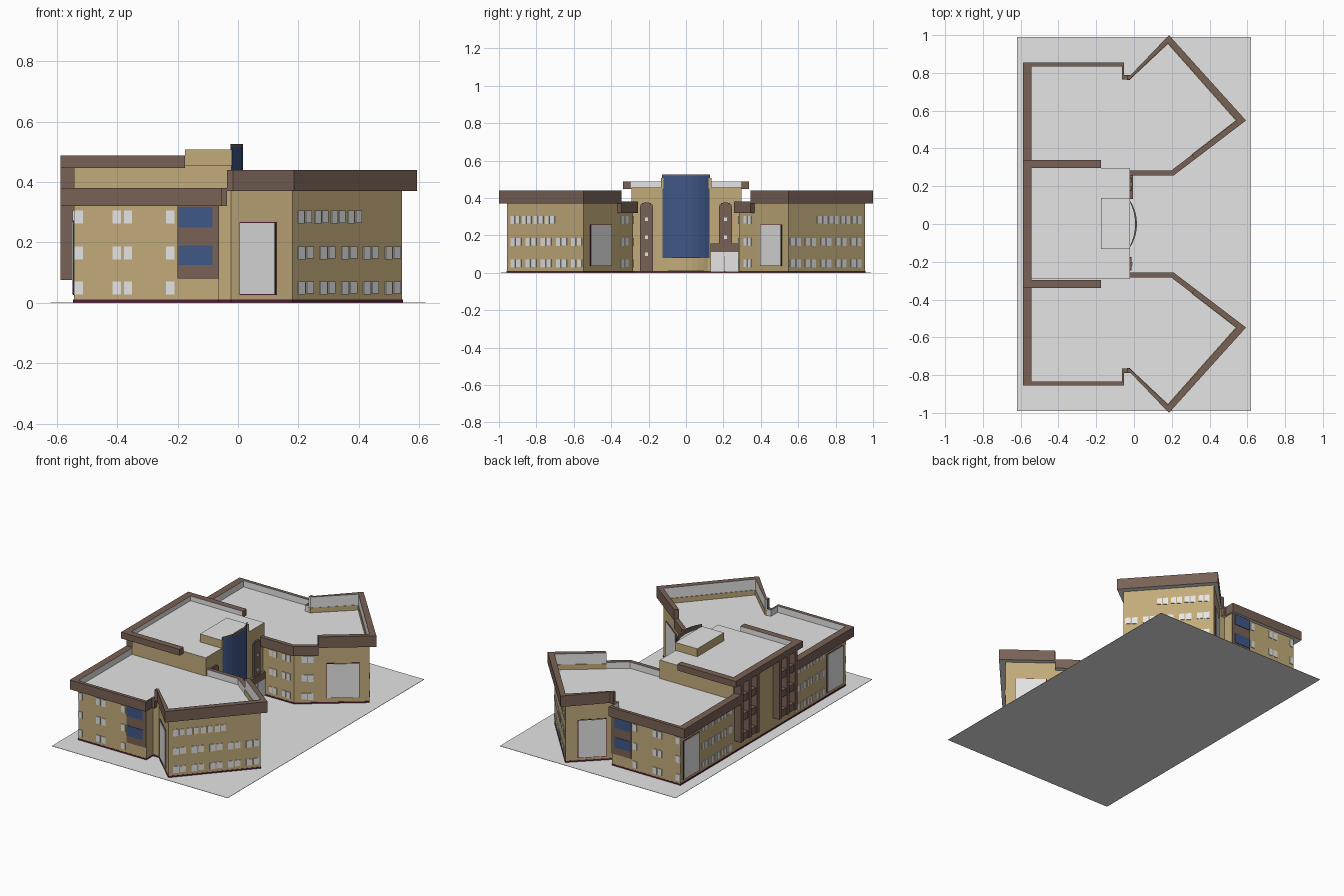
import bpy, bmesh, math
from mathutils import Vector

if "Cube" in bpy.data.objects:
    bpy.data.objects.remove(bpy.data.objects["Cube"])


def material(name, rgb):
    m = bpy.data.materials.new(name)
    m.diffuse_color = (*rgb, 1)
    m.use_nodes = True
    m.node_tree.nodes["Principled BSDF"].inputs["Base Color"].default_value = m.diffuse_color
    return m


TAN, BROWN, GREY, BLUE, MAROON = range(5)
MATS = [material("tan_wall", (0.54, 0.41, 0.195)),
        material("brown_trim", (0.19, 0.122, 0.092)),
        material("light_grey", (0.78, 0.78, 0.78)),
        material("blue_glass", (0.05, 0.095, 0.24)),
        material("maroon_base", (0.09, 0.012, 0.04))]


def build(name, prisms, mirror=False):
    """prisms: (outline, z0, z1, side materials, top material, bottom material)"""
    bm = bmesh.new()
    for pts, z0, z1, side, top, bottom in prisms:
        n = len(pts)
        lo = [bm.verts.new((p[0], p[1], z0)) for p in pts]
        hi = [bm.verts.new((p[0], p[1], z1)) for p in pts]
        bm.faces.new(lo[::-1]).material_index = bottom
        bm.faces.new(hi).material_index = top
        for i in range(n):
            j = (i + 1) % n
            f = bm.faces.new((lo[i], lo[j], hi[j], hi[i]))
            f.material_index = side[i] if isinstance(side, list) else side
    bmesh.ops.recalc_face_normals(bm, faces=bm.faces[:])
    me = bpy.data.meshes.new(name)
    bm.to_mesh(me)
    bm.free()
    for m in MATS:
        me.materials.append(m)
    ob = bpy.data.objects.new(name, me)
    bpy.context.collection.objects.link(ob)
    if mirror:
        mod = ob.modifiers.new("mirror", 'MIRROR')
        mod.use_axis = (False, True, False)
        mod.use_mirror_merge = False
    return ob


def box(x0, x1, y0, y1, z0, z1, side, top=None, bottom=None):
    pts = [(x0, y0), (x1, y0), (x1, y1), (x0, y1)]
    return (pts, z0, z1, side, side if top is None else top,
            (side if not isinstance(side, list) else BROWN) if bottom is None else bottom)


def plate(a, b, t0, t1, z0, z1, mat, out=0.004):
    """thin panel on the wall a-b, between fractions t0 and t1"""
    a, b = Vector(a), Vector(b)
    d = b - a
    n = Vector((-d.y, d.x)).normalized()
    p, q = a + d * t0, a + d * t1
    return ([p - n * 0.003, q - n * 0.003, q + n * out, p + n * out], z0, z1, mat, mat, mat)


# Ground slab
build("ground_slab", [box(-0.62, 0.62, -0.99, 0.99, 0, 0.002, GREY, GREY)])

# Wing outline: (wall point, outer parapet point)
P = [((-0.543, 0.833), (-0.588, 0.855)), ((-0.063, 0.833), (-0.053, 0.855)),
     ((-0.063, 0.765), (-0.053, 0.79)), ((-0.037, 0.765), (-0.037, 0.79)),
     ((-0.023, 0.765), (-0.016, 0.79)), ((0.18, 0.957), (0.185, 1.0)),
     ((0.543, 0.548), (0.593, 0.548)), ((0.305, 0.365), (0.326, 0.345)),
     ((0.197, 0.283), (0.21, 0.257)), ((-0.022, 0.283), (-0.022, 0.257)),
     ((-0.543, 0.283), (-0.588, 0.283))]
W = [p[0] for p in P]
build("wing_walls", [(W, 0.01, 0.34, TAN, GREY, GREY)], True)
build("wing_plinth", [([Vector(p[0]).lerp(Vector(p[1]), 0.05) for p in P],
                       0.001, 0.011, MAROON, MAROON, MAROON)], True)

# Parapets, low at the back and beside the entrance, high at the prow
rim, upstand = [], []
for i, j, high in [(10, 0, 0), (0, 1, 0), (1, 2, 0), (2, 3, 0), (3, 4, 1), (4, 5, 1),
                   (5, 6, 1), (6, 7, 1), (7, 8, 0), (8, 9, 0)]:
    (ai, ao), (bi, bo) = P[i], P[j]
    z0, z1 = (0.37, 0.44) if high else (0.32, 0.38)
    rim.append(([ai, bi, bo, ao], z0, z1, [GREY, BROWN, BROWN, BROWN], BROWN, GREY))
    if high:
        a2 = Vector(ai).lerp(Vector(ao), -0.1)
        b2 = Vector(bi).lerp(Vector(bo), -0.1)
        upstand.append(([a2, b2, bi, ai], 0.33, 0.372, TAN, TAN, TAN))
build("wing_parapet", rim, True)
build("parapet_upstand", upstand, True)

# Windows in three rows
ROWS = [(0.028, 0.07), (0.143, 0.187), (0.262, 0.305)]
win = []


def pair(a, b, t0, t1, z0, z1):
    m, g = (t0 + t1) / 2, (t1 - t0) * 0.05
    win.append(plate(a, b, t0, m - g, z0, z1, GREY))
    win.append(plate(a, b, m + g, t1, z0 + 0.003, z1, GREY))


for r, (z0, z1) in enumerate(ROWS):
    # prow long wall
    for k in range(4 if r == 2 else 5):
        x = 0.198 + k * (0.055 if r == 2 else 0.072)
        w = 0.044 if r == 2 else 0.05
        pair(W[5], W[6], (x - 0.18) / 0.363, (x + w - 0.18) / 0.363, z0, z1)
    # inner prow wall and entrance court wall
    pair(W[6], W[8], 0.74, 0.9, z0, z1)
    for t in (0.12, 0.55):
        pair(W[8], W[9], t, t + 0.25, z0, z1)
    # outer side wall
    for x0, x1 in [(-0.543, -0.513), (-0.415, -0.387), (-0.377, -0.35), (-0.238, -0.21)]:
        win.append(plate(W[0], W[1], (x0 + 0.543) / 0.48, (x1 + 0.543) / 0.48, z0, z1, GREY))
    # rear wall
    for k in range(5):
        t = 0.06 + k * 0.115
        pair(W[10], W[0], t, t + 0.08, z0, z1)
build("wing_windows", win, True)

# Tall panels with thin maroon frames
panels = []
for a, b, t0, t1, z0, z1, e in [(W[4], W[5], 0.16, 0.73, 0.03, 0.265, 0.015),
                                (W[6], W[8], 0.14, 0.56, 0.04, 0.255, 0.01),
                                (W[10], W[0], 0.66, 0.94, 0.03, 0.27, 0.008)]:
    panels.append(plate(a, b, t0 - e, t1 + e, z0 - 0.004, z1 + 0.003, MAROON, 0.003))
    panels.append(plate(a, b, t0, t1, z0, z1, GREY, 0.006))
build("tall_panels", panels, True)

# Brown side bay with blue glass
bay = [plate(W[0], W[1], 0.715, 1.0, 0.08, 0.33, BROWN, 0.006)]
for z0, z1 in [(0.125, 0.19), (0.25, 0.317)]:
    bay.append(plate(W[0], W[1], 0.72, 0.955, z0, z1, BLUE, 0.009))
build("side_bay", bay, True)

# Central block, its parapet and the penthouse
build("central_block", [box(-0.543, -0.022, -0.292, 0.297, 0.01, 0.457, TAN, GREY)])
build("central_plinth", [box(-0.545, -0.02, -0.292, 0.292, 0.001, 0.011, MAROON)])
build("central_parapet_sides", [box(-0.588, -0.175, 0.297, 0.338, 0.447, 0.487,
                                    [GREY, BROWN, BROWN, BROWN], BROWN, GREY)], True)
build("central_parapet_back", [box(-0.588, -0.543, -0.3, 0.3, 0.447, 0.487,
                                   [BROWN, GREY, BROWN, BROWN], BROWN, GREY)])
build("penthouse", [box(-0.175, -0.02, -0.133, 0.137, 0.45, 0.508, TAN, GREY)])

# Rear brown frames with windows
frames = []
for y in (0.1, 0.18, 0.26):
    frames.append(box(-0.588, -0.54, y, y + 0.025, 0.075, 0.45, BROWN))
for z in (0.075, 0.2, 0.32):
    frames.append(box(-0.58, -0.54, 0.1, 0.285, z, z + 0.045, BROWN))
for z in (0.13, 0.255, 0.375):
    for y in (0.13, 0.21):
        frames.append(box(-0.547, -0.54, y, y + 0.045, z, z + 0.05, GREY))
build("rear_frames", frames, True)


# Curved glass front
def arc(depth, half, n=8):
    return [(-0.024 + depth * math.cos(a), half * math.sin(a))
            for a in [math.pi * (k / n - 0.5) for k in range(n + 1)]]


def bow(depth, half, n=8):
    r = (half * half + depth * depth) / (2 * depth)
    m = math.asin(half / r)
    return [(-0.024 + depth - r + r * math.cos(m * (2 * k / n - 1)),
             r * math.sin(m * (2 * k / n - 1))) for k in range(n + 1)]


outer, inner = bow(0.04, 0.128), bow(0.03, 0.122)
build("bow_base", [(inner, 0.01, 0.5, TAN, GREY, TAN)])
ring = outer + inner[::-1]
sides = [BLUE] * 8 + [BROWN] * 10
build("glass_screen", [(ring, 0.08, 0.517, sides, BROWN, BROWN)])
build("screen_cap", [(ring, 0.517, 0.525, BROWN, BROWN, BROWN)])

# Arched stair strips with small windows
strip = []
n = 8
yz = [(0.176, 0.01), (0.246, 0.01)] + [(0.211 + 0.035 * math.cos(math.pi * k / n),
                                        0.35 + 0.027 * math.sin(math.pi * k / n)) for k in range(n + 1)]
for (ya, za), (yb, zb) in zip(yz[2:-1], yz[3:]):
    strip.append(box(-0.024, -0.012, yb, ya, 0.34, (za + zb) / 2, BROWN))
strip.append(box(-0.024, -0.012, 0.176, 0.246, 0.01, 0.345, BROWN))
for z in (0.09, 0.182, 0.277):
    strip.append(box(-0.02, -0.009, 0.202, 0.22, z, z + 0.018, GREY))
build("stair_strips", strip, True)

# Entrance door and canopy, on one side only
build("entrance_canopy", [box(-0.024, -0.004, 0.132, 0.282, 0.11, 0.156, BROWN)])
build("entrance_doors", [box(-0.024, -0.005, 0.132, 0.206, 0.004, 0.11, GREY),
                         box(-0.024, -0.005, 0.208, 0.282, 0.004, 0.11, GREY)])
